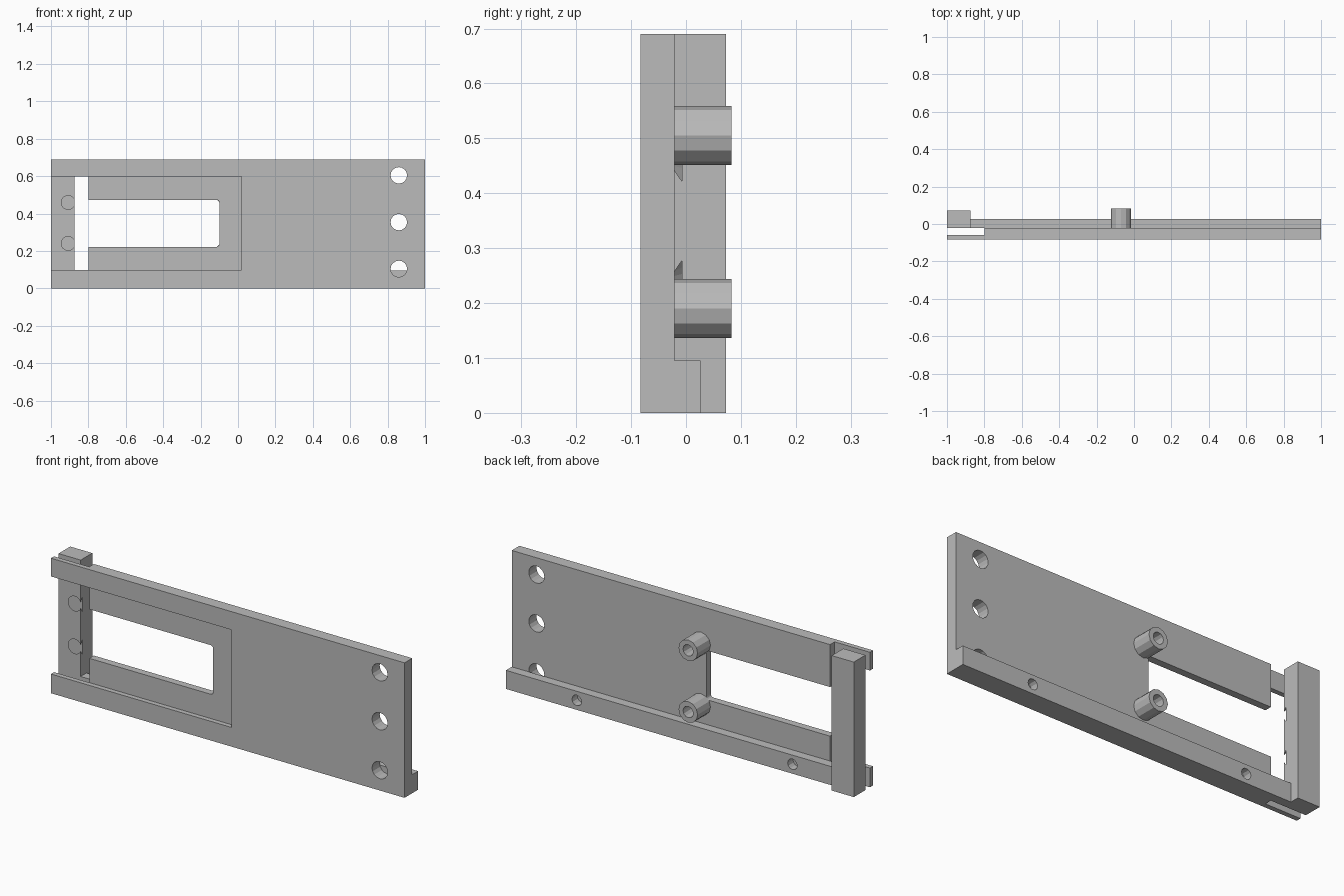
import bpy, bmesh, math
from mathutils import Matrix

cube = bpy.data.objects.get("Cube")
if cube:
    bpy.data.objects.remove(cube, do_unlink=True)

grey = bpy.data.materials.new("plain_grey")
grey.use_nodes = True
COLOUR = (0.5, 0.5, 0.5, 1)
grey.diffuse_color = COLOUR
grey.node_tree.nodes["Principled BSDF"].inputs["Base Color"].default_value = COLOUR


def add_object(name, bm):
    bmesh.ops.recalc_face_normals(bm, faces=bm.faces)
    mesh = bpy.data.meshes.new(name)
    bm.to_mesh(mesh)
    bm.free()
    mesh.materials.append(grey)
    ob = bpy.data.objects.new(name, mesh)
    bpy.context.collection.objects.link(ob)
    return ob


def box(name, x, y, z):
    """Box from its lower and upper limit on each axis."""
    bm = bmesh.new()
    bmesh.ops.create_cube(bm, size=1)
    for v in bm.verts:
        v.co = [lim[0] if c < 0 else lim[1] for c, lim in zip(v.co, (x, y, z))]
    return add_object(name, bm)


def rod(name, x, z, y, r, sides, r_back=None):
    """Cylinder or cone along y."""
    bm = bmesh.new()
    bmesh.ops.create_cone(bm, cap_ends=True, segments=sides, radius1=r,
                          radius2=r_back or r, depth=y[1] - y[0])
    move = Matrix.Translation((x, sum(y) / 2, z))
    bm.transform(move @ Matrix.Rotation(-math.pi / 2, 4, "X"))
    return add_object(name, bm)


def cut(target, *cutters):
    for c in cutters:
        mod = target.modifiers.new("cut", "BOOLEAN")
        mod.operation = "DIFFERENCE"
        mod.solver = "EXACT"
        mod.object = c
    bpy.context.view_layer.update()
    graph = bpy.context.evaluated_depsgraph_get()
    mesh = bpy.data.meshes.new_from_object(target.evaluated_get(graph))
    target.modifiers.clear()
    target.data = mesh
    for c in cutters:
        bpy.data.objects.remove(c, do_unlink=True)


FRONT, FLOOR, BACK = -0.083, -0.058, -0.021
HEIGHT = 0.69

# Main plate with front recess, thin end tabs, window and mounting holes
plate = box("main_plate", (-1, 1), (FRONT, BACK), (0, HEIGHT))
window = box("window_cutter", (-0.9, -0.1), (-0.2, 0.2), (0.222, 0.473))
bevel = window.modifiers.new("round_corners", "BEVEL")
bevel.width = 0.014
bevel.segments = 3
cut(plate,
    box("recess_cutter", (-1.1, 0.02), (-0.2, FLOOR), (0.098, 0.597)),
    box("tab_cutter", (-1.1, -0.8), (FLOOR, 0.1), (-0.1, 0.8)),
    window,
    *[rod("hole_cutter", 0.86, z, (-0.2, 0.2), 0.044, 16)
      for z in (0.104, 0.354, 0.604)])

# Bottom rail with two blind screw holes
rail = box("bottom_rail", (-0.875, 1), (BACK, 0.026), (0, 0.095))
cut(rail, *[rod("screw_cutter", x, 0.048, (BACK + 0.004, 0.1), 0.027, 12)
            for x in (-0.62, 0.6)])

# End bar with undercut round pockets that break through its inner edge
bar = box("end_bar", (-1, -0.875), (BACK, 0.073), (0, HEIGHT))
cut(bar, *[rod("pocket_cutter", -0.908, z, (BACK - 0.0001, BACK + 0.014), 0.037, 24, 0.05)
           for z in (0.24, 0.459)])

# Hollow bosses on the back
for label, z in (("lower", 0.19), ("upper", 0.505)):
    boss = rod(label + "_boss", -0.07, z, (BACK, 0.083), 0.054, 12)
    cut(boss, rod("bore_cutter", -0.07, z, (BACK + 0.004, 0.2), 0.029, 12))
